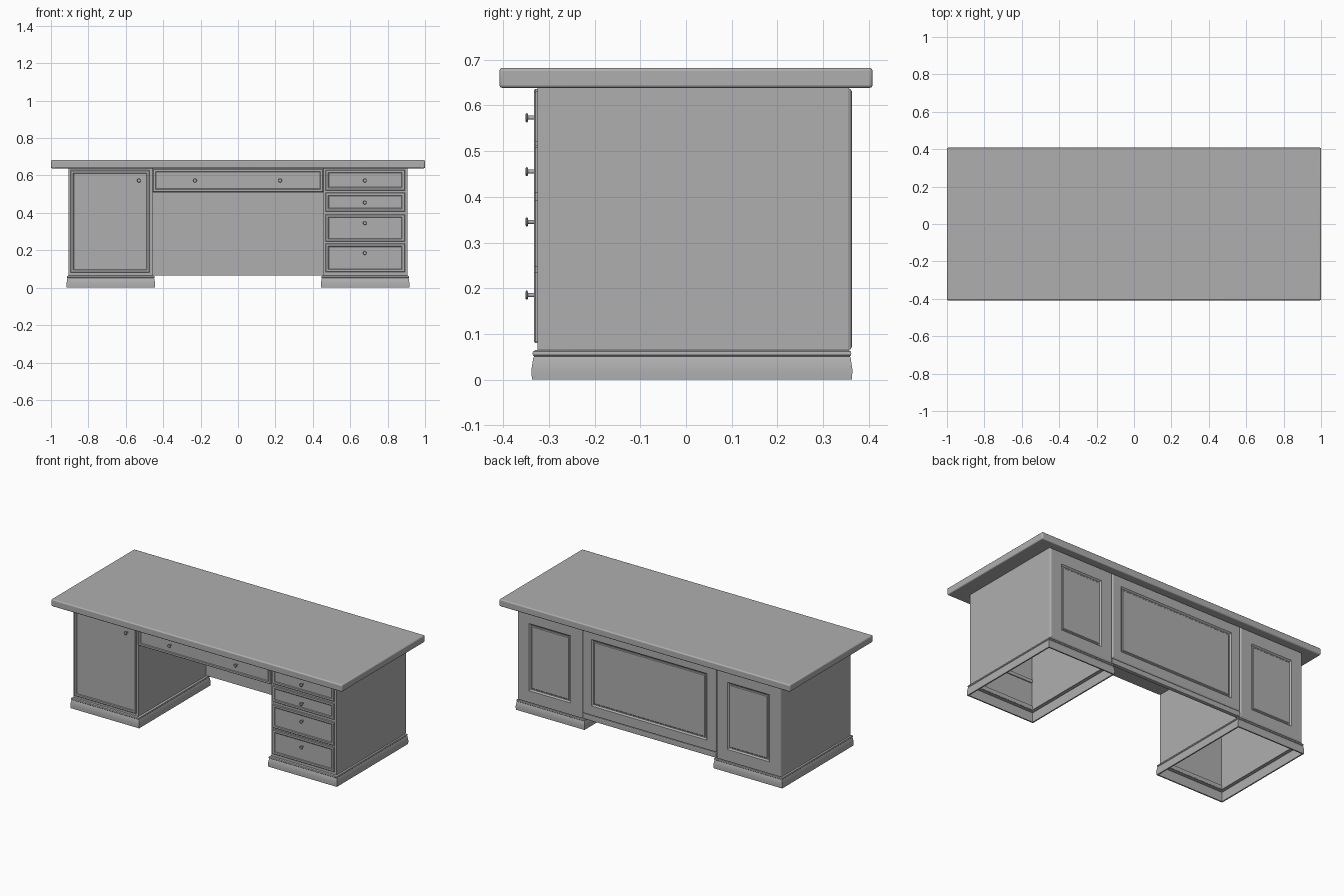
import bpy, bmesh, math

if "Cube" in bpy.data.objects:
    bpy.data.objects.remove(bpy.data.objects["Cube"])

grey = bpy.data.materials.new("dark_grey")
grey.diffuse_color = (0.43, 0.43, 0.43, 1)
grey.use_nodes = True
grey.node_tree.nodes["Principled BSDF"].inputs["Base Color"].default_value = grey.diffuse_color


def finish(bm, name, mirror=False, bevel=0, segs=2, smooth=False):
    bmesh.ops.recalc_face_normals(bm, faces=bm.faces)
    me = bpy.data.meshes.new(name)
    bm.to_mesh(me)
    bm.free()
    me.materials.append(grey)
    ob = bpy.data.objects.new(name, me)
    bpy.context.collection.objects.link(ob)
    if bevel:
        m = ob.modifiers.new("bevel", 'BEVEL')
        m.width, m.segments = bevel, segs
    if mirror:
        ob.modifiers.new("mirror", 'MIRROR')
    if smooth:
        bpy.context.view_layer.objects.active = ob
        ob.select_set(True)
        bpy.ops.object.shade_smooth_by_angle(angle=math.radians(35))
        ob.select_set(False)
    return ob


def box(name, x0, x1, y0, y1, z0, z1, **kw):
    bm = bmesh.new()
    bmesh.ops.create_cube(bm, size=1)
    for v in bm.verts:
        v.co = ((x0 + x1) / 2 + v.co.x * (x1 - x0),
                (y0 + y1) / 2 + v.co.y * (y1 - y0),
                (z0 + z1) / 2 + v.co.z * (z1 - z0))
    return finish(bm, name, **kw)


def loft(name, loops, closed=False, **kw):
    """Skin a chain of point loops; cap both ends, or join last to first."""
    bm = bmesh.new()
    rings = [[bm.verts.new(p) for p in lp] for lp in loops]
    n = len(rings[0])
    pairs = list(zip(rings, rings[1:]))
    if closed:
        pairs.append((rings[-1], rings[0]))
    for a, b in pairs:
        for i in range(n):
            j = (i + 1) % n
            bm.faces.new((a[i], a[j], b[j], b[i]))
    if not closed:
        bm.faces.new(rings[0])
        bm.faces.new(rings[-1])
    return finish(bm, name, **kw)


def panel(name, x0, x1, z0, z1, profile, **kw):
    """Moulded board facing along y; profile is (inset, y) from back to front."""
    return loft(name, [[(x0 + i, y, z0 + i), (x1 - i, y, z0 + i),
                        (x1 - i, y, z1 - i), (x0 + i, y, z1 - i)]
                       for i, y in profile], **kw)


def knob(name, x, z):
    profile = [(0.0045, -0.326), (0.0045, -0.345), (0.010, -0.3465),
               (0.010, -0.349), (0.008, -0.3505)]
    loft(name, [[(x + r * math.cos(a), y, z + r * math.sin(a))
                 for a in (math.tau * k / 16 for k in range(16))]
                for r, y in profile], smooth=True)


# Table top
box("desk_top", -1, 1, -0.408, 0.408, 0.638, 0.682, bevel=0.007, segs=3, smooth=True)

# Hollow pedestals: side walls and front frame
box("outer_side_wall", 0.889, 0.905, -0.325, 0.354, 0.06, 0.638, mirror=True)
box("inner_side_wall", 0.458, 0.472, -0.325, 0.354, 0.06, 0.638, mirror=True)
for i, (z0, z1) in enumerate([(0.06, 0.085), (0.62, 0.638)]):
    box(f"front_rail_{i}", 0.472, 0.889, -0.325, -0.306, z0, z1, mirror=True)
for i, z in enumerate([0.241, 0.398, 0.513]):
    box(f"drawer_rail_{i}", 0.472, 0.889, -0.325, -0.306, z - 0.010, z + 0.010)

# Moulded plinth rings, thin-walled with a top lip: (outward offset, z)
plinth = [(0.004, 0), (0.012, 0), (0.013, 0.022), (0.009, 0.048), (0.007, 0.051),
          (0.010, 0.054), (0.0105, 0.058), (0.009, 0.062), (0.004, 0.065),
          (-0.018, 0.065), (-0.018, 0.058), (0.004, 0.058)]
loft("plinth", [[(0.456 - o, -0.325 - o, z), (0.904 + o, -0.325 - o, z),
                 (0.904 + o, 0.351 + o, z), (0.456 - o, 0.351 + o, z)]
                for o, z in plinth], closed=True, mirror=True, smooth=True)

# Drawer fronts and cupboard door
front = [(0, -0.312), (0, -0.329), (0.003, -0.332), (0.014, -0.332), (0.018, -0.329)]
for i, (z0, z1, kz) in enumerate([(0.520, 0.630, 0.573), (0.408, 0.508, 0.455),
                                  (0.246, 0.392, 0.345), (0.083, 0.236, 0.185)]):
    panel(f"drawer_front_{i}", 0.468, 0.892, z0, z1, front)
    knob(f"drawer_knob_{i}", 0.678, kz)
panel("cupboard_door", -0.896, -0.472, 0.080, 0.628, front)
knob("door_knob", -0.53, 0.573)

# Centre drawer over the knee space
box("centre_drawer_box", -0.458, 0.458, -0.318, 0.345, 0.508, 0.638)
panel("centre_drawer_front", -0.456, 0.456, 0.511, 0.636, front)
for i, x in enumerate((-0.23, 0.225)):
    knob(f"centre_drawer_knob_{i}", x, 0.573)


# Panelled back
def back(margin):
    return [(0, 0.345), (0, 0.354), (0.003, 0.360), (0.008, 0.363), (margin - 0.008, 0.363),
            (margin, 0.355), (margin + 0.006, 0.355), (margin + 0.010, 0.359)]


panel("pedestal_back", 0.461, 0.905, 0.064, 0.638, back(0.086), mirror=True)
panel("centre_back", -0.459, 0.459, 0.100, 0.638, back(0.07))
box("modesty_board", -0.459, 0.459, 0.340, 0.354, 0.066, 0.638)
box("back_bottom_rail", -0.459, 0.459, 0.345, 0.362, 0.066, 0.100, bevel=0.006)
